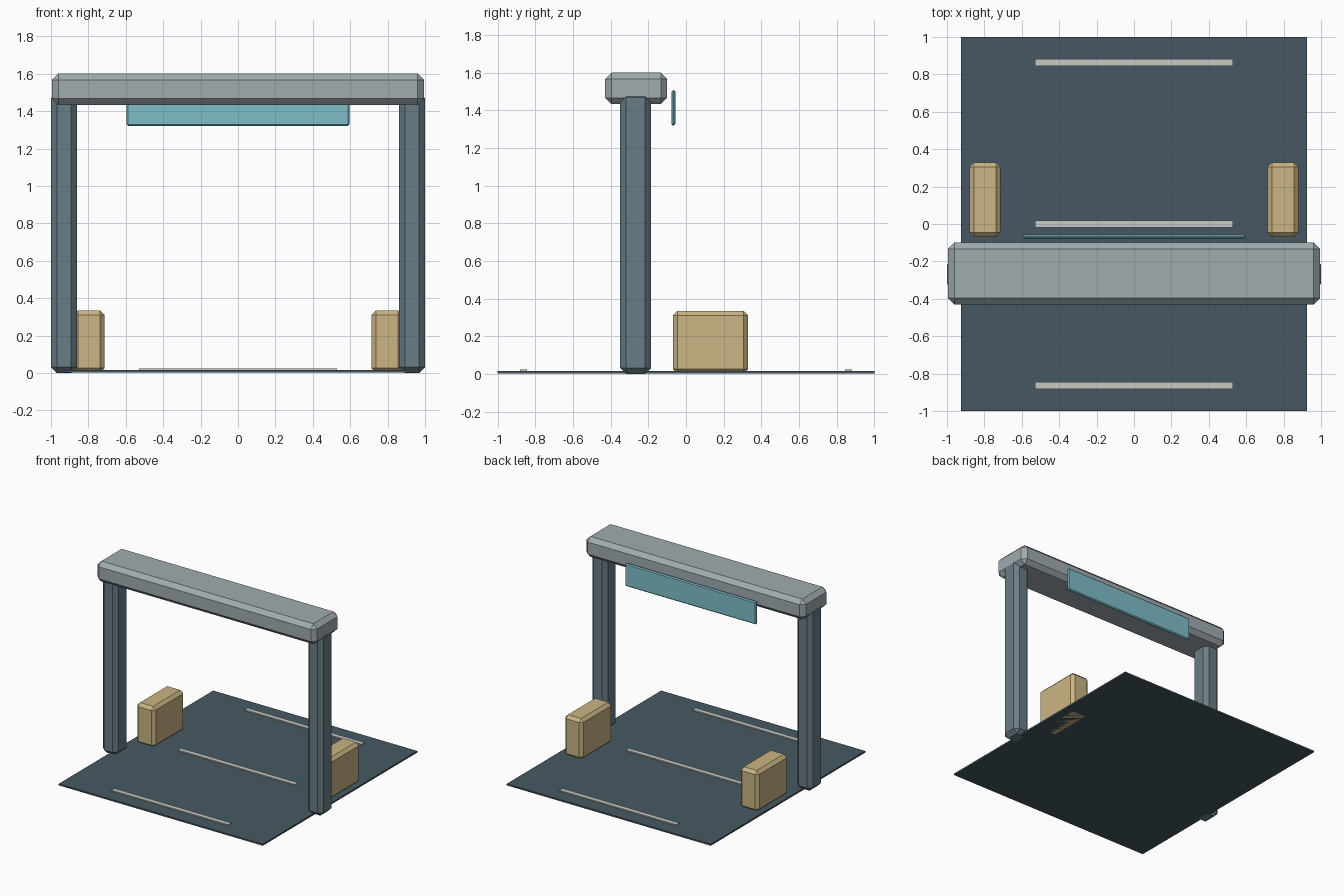
import bpy
import bmesh

cube = bpy.data.objects.get("Cube")
if cube:
    bpy.data.objects.remove(cube, do_unlink=True)


def srgb(r, g, b):
    """Convert 0-255 display values to linear colour."""
    lin = [(c / 255 / 12.92) if c < 11 else ((c / 255 + 0.055) / 1.055) ** 2.4
           for c in (r, g, b)]
    return (*lin, 1.0)


def material(name, rgb):
    mat = bpy.data.materials.new(name)
    colour = srgb(*rgb)
    mat.use_nodes = True
    mat.diffuse_color = colour
    mat.node_tree.nodes["Principled BSDF"].inputs["Base Color"].default_value = colour
    return mat


def block(name, xs, ys, zs, mat, chamfer=0.0):
    """Box spanning the given ranges, with optional chamfered edges."""
    bm = bmesh.new()
    bmesh.ops.create_cube(bm, size=1)
    for v in bm.verts:
        for i, (lo, hi) in enumerate((xs, ys, zs)):
            v.co[i] = lo if v.co[i] < 0 else hi
    mesh = bpy.data.meshes.new(name)
    bm.to_mesh(mesh)
    bm.free()
    mesh.materials.append(mat)
    obj = bpy.data.objects.new(name, mesh)
    bpy.context.collection.objects.link(obj)
    if chamfer:
        mod = obj.modifiers.new("chamfer", 'BEVEL')
        mod.width = chamfer
        mod.segments = 1
        mod.limit_method = 'NONE'
    return obj


asphalt = material("dark slate", (70, 88, 98))
steel = material("slate grey", (105, 125, 133))
pale_steel = material("pale grey", (160, 172, 176))
sand = material("sand", (202, 181, 131))
teal = material("light teal", (126, 190, 201))
paint = material("off white", (201, 200, 195))

# Ground slab with three painted stripes
block("road_slab", (-0.925, 0.925), (-1, 1), (0.002, 0.015), asphalt)
for label, y in (("front", -0.863), ("middle", 0.0), ("back", 0.863)):
    block(f"{label}_stripe", (-0.53, 0.53), (y - 0.019, y + 0.019),
          (0.015, 0.024), paint)

# Gantry posts and roadside barriers on both sides
for label, s in (("left", 1), ("right", -1)):
    block(f"{label}_post", sorted((s * 0.86, s * 1.0)), (-0.35, -0.185),
          (0, 1.5), steel, 0.032)
    block(f"{label}_barrier", sorted((s * 0.713, s * 0.88)), (-0.07, 0.33),
          (0.002, 0.335), sand, 0.024)

# Overhead beam and the panel hanging behind it
block("overhead_beam", (-0.995, 0.995), (-0.43, -0.1), (1.433, 1.6),
      pale_steel, 0.034)
block("sign_panel", (-0.595, 0.595), (-0.078, -0.056), (1.32, 1.507),
      teal, 0.008)
